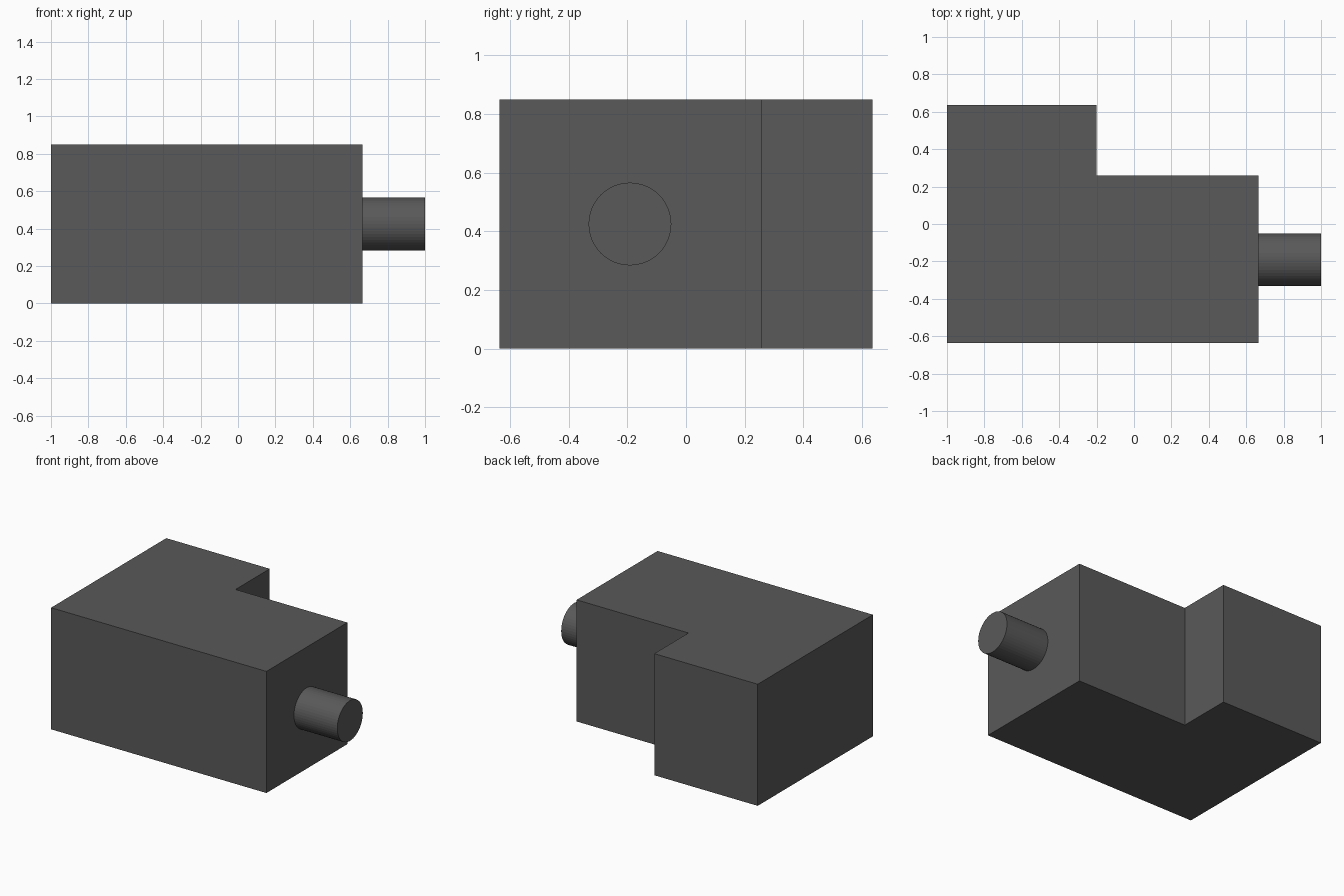
import bpy, bmesh
from math import pi

if "Cube" in bpy.data.objects:
    bpy.data.objects.remove(bpy.data.objects["Cube"])

HEIGHT = 0.85
FACE_X = 0.665

# Dark grey finish
grey = bpy.data.materials.new("dark_grey")
grey.diffuse_color = (0.1, 0.1, 0.1, 1)
grey.use_nodes = True
grey.node_tree.nodes["Principled BSDF"].inputs["Base Color"].default_value = grey.diffuse_color

# L-shaped body: footprint extruded upward
outline = [(-1, -0.636), (FACE_X, -0.636), (FACE_X, 0.258),
           (-0.2, 0.258), (-0.2, 0.636), (-1, 0.636)]
bm = bmesh.new()
base = bm.faces.new([bm.verts.new((x, y, 0)) for x, y in outline])
top = bmesh.ops.extrude_face_region(bm, geom=[base])["geom"]
bmesh.ops.translate(bm, vec=(0, 0, HEIGHT),
                    verts=[v for v in top if isinstance(v, bmesh.types.BMVert)])
bmesh.ops.recalc_face_normals(bm, faces=bm.faces)
mesh = bpy.data.meshes.new("body")
bm.to_mesh(mesh)
bm.free()
body = bpy.data.objects.new("body", mesh)
bpy.context.collection.objects.link(body)
mesh.materials.append(grey)

# Round shaft sticking out of the right face
bpy.ops.mesh.primitive_cylinder_add(
    vertices=48, radius=0.141, depth=1 - FACE_X,
    location=((1 + FACE_X) / 2, -0.191, HEIGHT / 2), rotation=(0, pi / 2, 0))
shaft = bpy.context.object
shaft.name = "shaft"
shaft.data.materials.append(grey)
